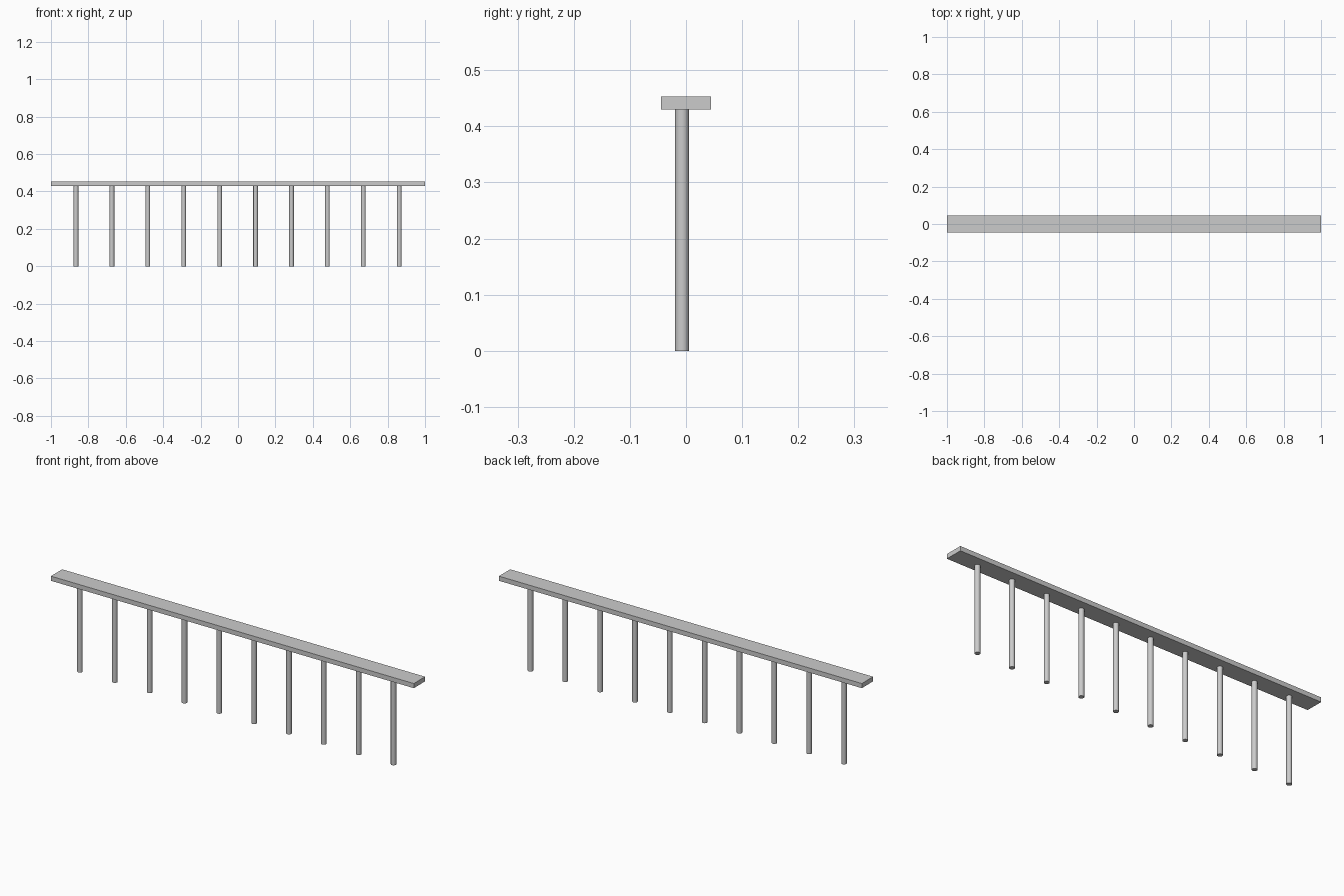
import bpy, math

if "Cube" in bpy.data.objects:
    bpy.data.objects.remove(bpy.data.objects["Cube"])

TOP, UNDER = 0.453, 0.430      # rail top and underside heights
COUNT, STEP = 10, 0.192        # posts and their spacing

# Flat rail
bpy.ops.mesh.primitive_cube_add(size=1, location=(0, 0, (TOP + UNDER) / 2))
rail = bpy.context.object
rail.name = "top_rail"
rail.scale = (2.0, 0.089, TOP - UNDER)
bpy.ops.object.transform_apply(location=False, rotation=False, scale=True)

# Row of round posts, set slightly forward of the rail centre
for i in range(COUNT):
    x = -0.002 + (i - (COUNT - 1) / 2) * STEP
    bpy.ops.mesh.primitive_cylinder_add(vertices=32, radius=0.0125, depth=UNDER,
                                        location=(x, -0.007, UNDER / 2))
    bpy.context.object.name = f"post_{i + 1}"
    bpy.ops.object.shade_smooth_by_angle(angle=math.radians(30))
